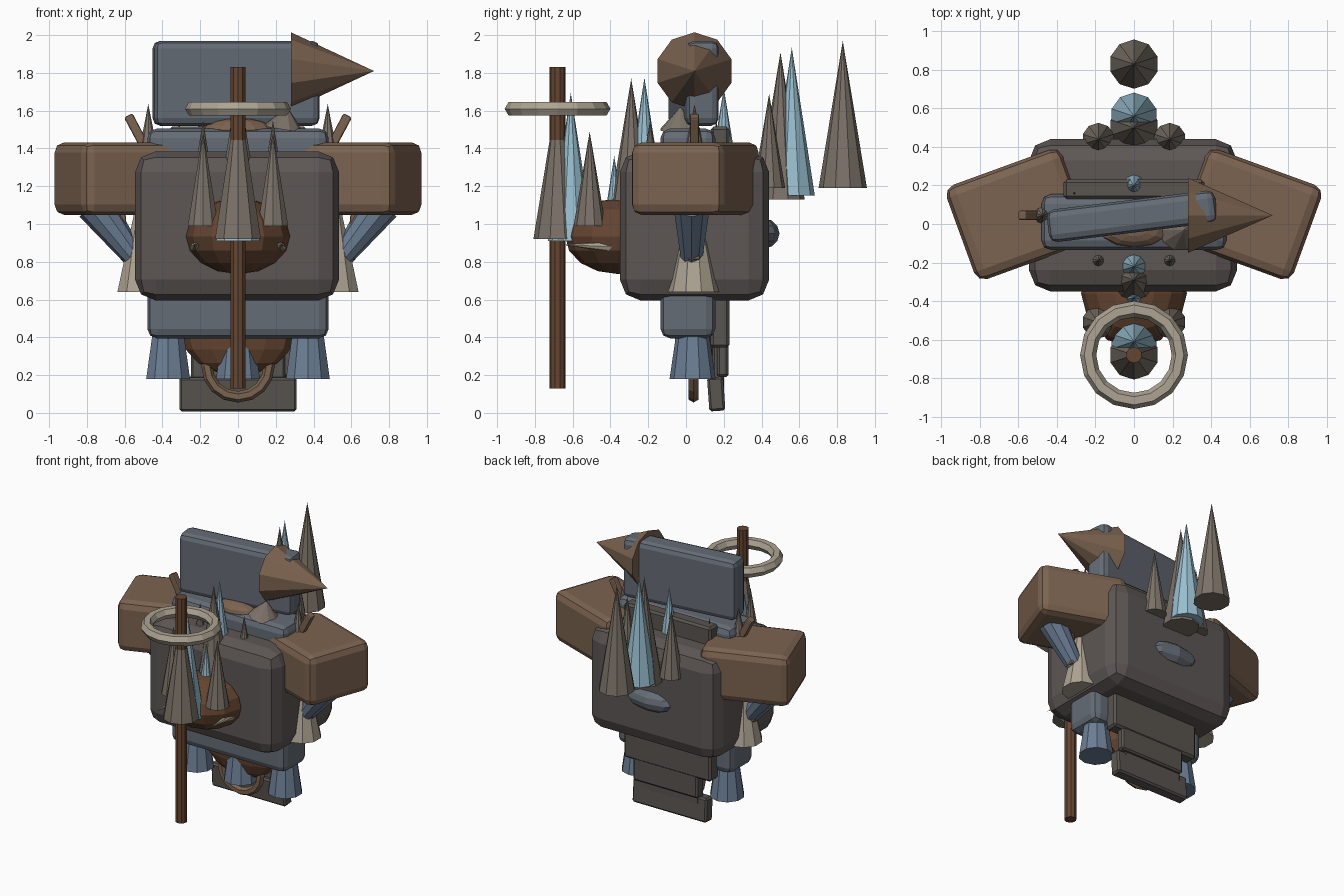
import bpy
from math import radians, pi
from mathutils import Vector

if "Cube" in bpy.data.objects:
    bpy.data.objects.remove(bpy.data.objects["Cube"])

COLORS = {
    "stone": (0.11, 0.095, 0.09), "slate": (0.13, 0.15, 0.18), "leather": (0.20, 0.125, 0.08),
    "wood": (0.13, 0.06, 0.03), "bone": (0.42, 0.37, 0.29), "rock": (0.20, 0.17, 0.14),
    "ice": (0.32, 0.52, 0.63), "steel": (0.15, 0.21, 0.30), "plate": (0.10, 0.09, 0.08),
}
MATS = {}
for key, c in COLORS.items():
    MATS[key] = bpy.data.materials.new(key)
    MATS[key].diffuse_color = (*c, 1)


def finish(name, mat):
    o = bpy.context.object
    o.name = name
    o.data.materials.append(MATS[mat])
    return o


def box(name, mat, loc, size, bevel=0.03, rot=(0, 0, 0), segs=2):
    bpy.ops.mesh.primitive_cube_add(size=1, location=loc, rotation=[radians(a) for a in rot])
    o = finish(name, mat)
    o.scale = size
    bpy.ops.object.transform_apply(location=False, rotation=False, scale=True)
    m = o.modifiers.new("bevel", "BEVEL")
    m.width, m.segments = bevel, segs
    return o


def rod(name, mat, a, b, r1, r2=0.0, sides=10):
    """Tapered cylinder from point a (radius r1) to point b (radius r2)."""
    a, b = Vector(a), Vector(b)
    d = b - a
    bpy.ops.mesh.primitive_cone_add(vertices=sides, radius1=r1, radius2=r2, depth=d.length,
                                    location=(a + b) / 2, rotation=d.to_track_quat("Z", "Y").to_euler())
    return finish(name, mat)


def ball(name, mat, loc, radii, segs=12, rings=8):
    bpy.ops.mesh.primitive_uv_sphere_add(segments=segs, ring_count=rings, radius=1, location=loc)
    o = finish(name, mat)
    o.scale = radii
    return o


def ring(name, mat, loc, major, minor, rot=(0, 0, 0), segs=16):
    bpy.ops.mesh.primitive_torus_add(major_segments=segs, minor_segments=6, major_radius=major,
                                     minor_radius=minor, location=loc, rotation=rot)
    return finish(name, mat)


def spike(name, mat, x, y, z0, z1, r):
    rod(name, mat, (x, y, z0), (x, y, z1), r)


# body core, chest block and head block
box("body_core", "slate", (0, 0.01, 0.95), (0.96, 0.29, 1.11), 0.05)
box("chest_block", "stone", (-0.005, 0.045, 0.99), (1.08, 0.79, 0.79), 0.11)
box("head_block", "slate", (-0.01, 0.04, 1.745), (0.88, 0.17, 0.45), 0.04, (0, 0, 7))
rod("head_cone", "leather", (0.28, 0.045, 1.81), (0.72, 0.045, 1.81), 0.205)
ball("jaw", "leather", (0, -0.03, 1.5), (0.18, 0.09, 0.06))
rod("chin_spike", "rock", (0.24, -0.03, 1.5), (0.26, -0.03, 1.62), 0.11)
rod("neck_peg", "wood", (-0.31, 0.16, 1.3), (-0.31, 0.16, 1.56), 0.025)

# shoulders, arms and legs
for s, side in ((-1, "left"), (1, "right")):
    box(side + "_shoulder", "leather", (s * 0.60, 0.05, 1.24), (0.64, 0.52, 0.385), 0.055, (0, 0, -20 * s))
    rod(side + "_upper_arm", "steel", (s * 0.76, 0.03, 1.1), (s * 0.5, 0.03, 0.76), 0.10, 0.05)
    rod(side + "_hand_cone", "bone", (s * 0.51, 0.04, 0.64), (s * 0.51, 0.04, 1.2), 0.135, 0.01)
    box(side + "_arm_strut", "leather", (s * 0.61, 0.04, 0.95), (0.05, 0.07, 0.28), 0.01, (0, 6 * s, 0))
    box(side + "_shoulder_strut", "leather", (s * 0.52, 0.045, 1.46), (0.05, 0.05, 0.26), 0.01, (0, -28 * -s, 0))
    spike(side + "_shoulder_spike", "rock", s * 0.475, 0.045, 1.42, 1.635, 0.045)
    rod(side + "_tusk", "bone", (s * 0.22, -0.39, 0.88), (s * 0.23, -0.65, 0.89), 0.032, sides=8)
for i, x in enumerate((-0.37, 0, 0.37)):
    rod("leg_%d" % i, "steel", (x, 0.035, 0.18), (x, 0.035, 0.5), 0.122, 0.075)

# belly bowl, belt ring and lower bowl
ball("front_bowl", "wood", (0, -0.36, 0.935), (0.275, 0.28, 0.2))
ball("lower_bowl", "wood", (0, 0.05, 0.42), (0.3, 0.11, 0.22))
ring("lower_ring", "leather", (0, 0.04, 0.25), 0.165, 0.03, (pi / 2, 0, 0))

# staff with halo ring
rod("staff", "wood", (0, -0.68, 0.13), (0, -0.68, 1.83), 0.042, 0.042)
ring("staff_ring", "bone", (0, -0.68, 1.61), 0.238, 0.042)

# crystal clusters: grey spike, blue spike, side spikes
clusters = [(-0.68, 0.92, -0.61, 0.91, -0.51, 0.99), (-0.29, 0.99, -0.22, 0.99, -0.19, 1.05),
            (0.50, 1.13, 0.56, 1.15, 0.44, 1.19)]
for i, (yg, zg, yb, zb, ys, zs) in enumerate(clusters):
    spike("grey_spike_%d" % i, "rock", 0, yg, zg, zg + 0.78, 0.128)
    spike("blue_spike_%d" % i, "ice", 0, yb, zb, zb + 0.785, 0.122)
    for s in (-1, 1):
        spike("side_spike_%d" % i, "rock", s * 0.185, ys, zs, zs + 0.5, 0.085)
spike("rear_spike", "rock", 0, 0.83, 1.19, 1.97, 0.128)
spike("small_blue_front", "ice", 0, -0.38, 0.95, 1.36, 0.065)
spike("small_blue_back", "ice", 0, 0.2, 1.2, 1.72, 0.085)

# hanging back plates
box("cape_upper", "plate", (0, 0.18, 0.93), (0.73, 0.1, 1.17), 0.015, segs=1)
box("cape_middle", "plate", (0.02, 0.195, 0.4), (0.54, 0.06, 0.42), 0.012, segs=1)
box("cape_inner", "plate", (0, 0.17, 0.3), (0.5, 0.06, 0.4), 0.012, segs=1)
box("cape_lower", "plate", (0, 0.16, 0.1), (0.62, 0.085, 0.18), 0.012, (4, 0, 0), segs=1)

# fin on the back
ball("back_fin", "slate", (0, 0.41, 0.95), (0.21, 0.085, 0.08), 8, 6)

for m in bpy.data.materials:
    if m.users and not m.is_grease_pencil:
        m.use_nodes = True
        m.node_tree.nodes["Principled BSDF"].inputs["Base Color"].default_value = m.diffuse_color
